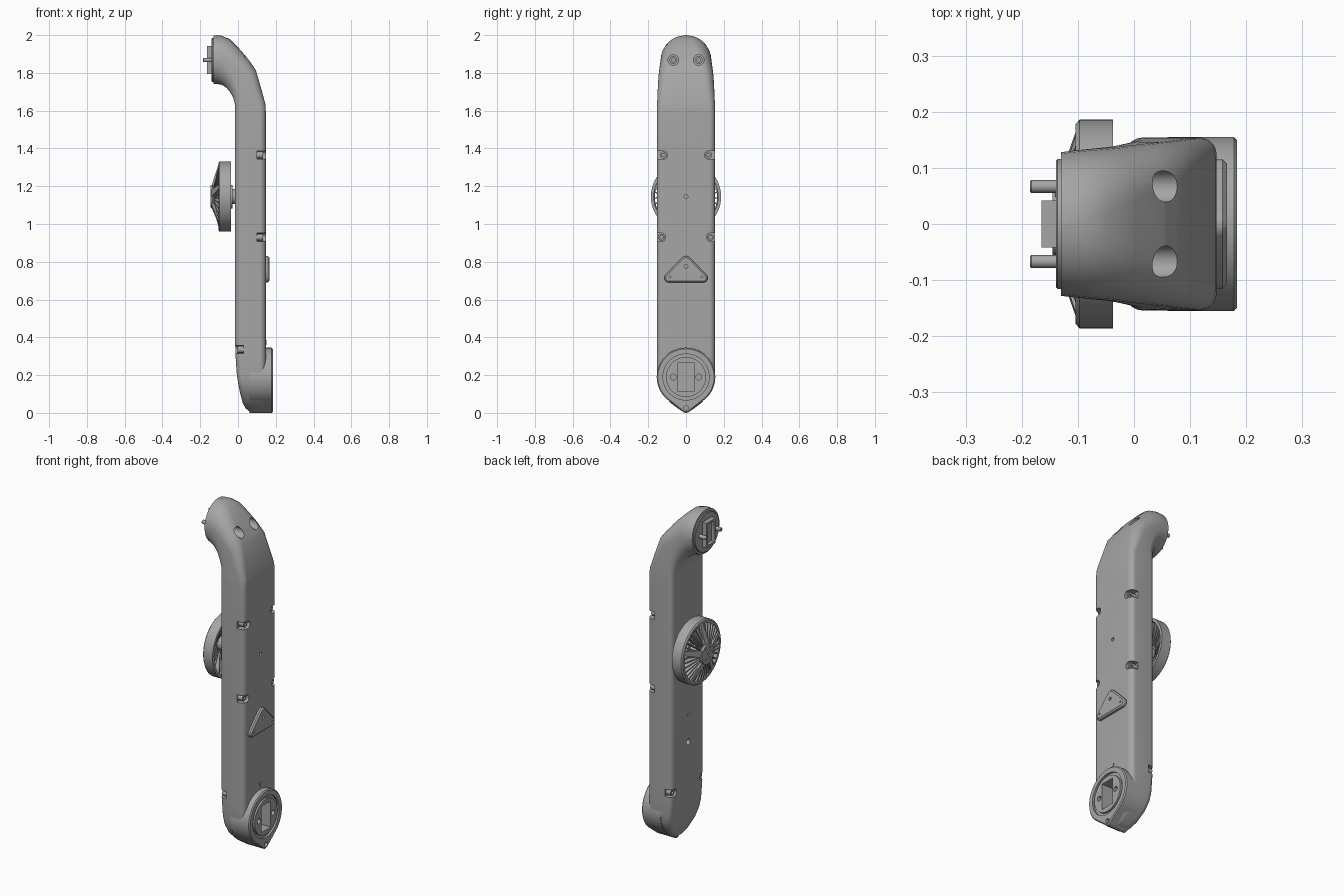
import bpy, bmesh
from math import sin, cos, pi, radians
from mathutils import Vector, Matrix

if "Cube" in bpy.data.objects:
    bpy.data.objects.remove(bpy.data.objects["Cube"], do_unlink=True)

grey = bpy.data.materials.new("satin grey")
grey.use_nodes = True
COLOUR = (0.38, 0.38, 0.38, 1)
grey.diffuse_color = COLOUR
grey.node_tree.nodes["Principled BSDF"].inputs["Base Color"].default_value = COLOUR


def finish(name, bm, angle=30):
    bmesh.ops.recalc_face_normals(bm, faces=bm.faces)
    mesh = bpy.data.meshes.new(name)
    bm.to_mesh(mesh)
    bm.free()
    mesh.materials.append(grey)
    ob = bpy.data.objects.new(name, mesh)
    bpy.context.collection.objects.link(ob)
    smooth(ob, angle)
    return ob


def smooth(ob, angle=30):
    bpy.ops.object.select_all(action='DESELECT')
    ob.select_set(True)
    bpy.context.view_layer.objects.active = ob
    bpy.ops.object.shade_smooth_by_angle(angle=radians(angle))


def skin(bm, loops, caps=True):
    """Bridge equal-length loops of points, optionally capping the ends."""
    rows = [[bm.verts.new(p) for p in loop] for loop in loops]
    n = len(rows[0])
    for a, b in zip(rows, rows[1:]):
        for i in range(n):
            j = (i + 1) % n
            bm.faces.new((a[i], a[j], b[j], b[i]))
    if caps:
        bm.faces.new(rows[0])
        bm.faces.new(rows[-1][::-1])


def hull(circles, n=64, grow=0):
    """Outline around circles (y, z, r), each point on the farthest circle."""
    pts = []
    for i in range(n):
        c, s = cos(2 * pi * i / n), sin(2 * pi * i / n)
        y, z, r = max(circles, key=lambda k: k[0] * c + k[1] * s + k[2])
        pts.append((y + (r + grow) * c, z + (r + grow) * s))
    return pts


def plate(name, circles, x0, x1, chamfer=0.0, n=64):
    """Plate facing x; the chamfer is on the x1 end."""
    step = chamfer if x1 > x0 else -chamfer
    rings = [(x0, 0), (x1 - step, 0)] + ([(x1, -chamfer)] if chamfer else [])
    bm = bmesh.new()
    skin(bm, [[(x, y, z) for y, z in hull(circles, n, g)] for x, g in rings])
    return finish(name, bm)


def lathe(name, profile, y, z, n=48):
    """Closed (x, r) profile turned about an x-wise axis through y, z."""
    bm = bmesh.new()
    loops = [[(x, y + r * cos(2 * pi * i / n), z + r * sin(2 * pi * i / n))
              for i in range(n)] for x, r in profile + profile[:1]]
    skin(bm, loops, caps=False)
    bmesh.ops.remove_doubles(bm, verts=bm.verts, dist=1e-6)
    return finish(name, bm)


def box(name, lo, hi):
    bm = bmesh.new()
    bmesh.ops.create_cube(bm, size=1)
    lo, hi = Vector(lo), Vector(hi)
    for v in bm.verts:
        v.co = Vector(map(lambda a, b, c: a + (b - a) * (c + 0.5), lo, hi, v.co))
    return finish(name, bm)


def carve(targets, cutter):
    cutter.hide_render = True
    for ob in targets:
        mod = ob.modifiers.new("cut", 'BOOLEAN')
        mod.operation, mod.solver, mod.object = 'DIFFERENCE', 'EXACT', cutter
        bpy.context.view_layer.objects.active = ob
        bpy.ops.object.modifier_apply(modifier=mod.name)
    bpy.data.objects.remove(cutter, do_unlink=True)


def section(a, b, w, r, n=9):
    """Rounded rectangle from point a to b in xz, half width w in y."""
    a, b = Vector((a[0], 0, a[1])), Vector((b[0], 0, b[1]))
    mid, axis, h = (a + b) / 2, (b - a).normalized(), (b - a).length / 2
    r = min(r, h * 0.999, w * 0.999)
    pts = []
    for k, (su, sv) in enumerate([(1, 1), (-1, 1), (-1, -1), (1, -1)]):
        for i in range(n):
            t = pi / 2 * (k + i / (n - 1))
            p = mid + axis * (su * (h - r) + r * cos(t))
            pts.append((p.x, sv * (w - r) + r * sin(t), p.z))
    return pts


# Arm body: straight housing narrowing at the foot, bending into a round neck
BACK, FRONT = -0.015, 0.147
foot = [(0.008, 0.06, 0.02), (0.025, 0.04, 0.045), (0.05, 0.026, 0.078),
        (0.1, 0.012, 0.124), (0.15, 0.002, 0.147), (0.2, -0.006, 0.153), (0.3, -0.013, 0.154)]
loops = [section((x, z), (FRONT, z), w, 0.03) for z, x, w in foot]
loops += [section((BACK, z), (FRONT, z), 0.154, 0.03) for z in (0.37, 1.0, 1.6)]
neck = [((-0.016, 1.635), (0.145, 1.635), 0.153, 0.033),
        ((-0.026, 1.67), (0.122, 1.72), 0.15, 0.045),
        ((-0.043, 1.7), (0.094, 1.815), 0.146, 0.058),
        ((-0.062, 1.722), (0.055, 1.872), 0.142, 0.073),
        ((-0.085, 1.737), (0.005, 1.93), 0.137, 0.092),
        ((-0.104, 1.74), (-0.045, 1.98), 0.134, 0.112),
        ((-0.118, 1.74), (-0.092, 1.998), 0.131, 0.125),
        ((-0.13, 1.741), (-0.13, 1.998), 0.128, 0.128)]
loops += [section(*s) for s in neck]
bm = bmesh.new()
skin(bm, loops)
body = finish("arm_body", bm, 40)

# Teardrop mounting boss at the foot
BZ, PIN = 0.19, 0.067
boss = plate("foot_boss", [(0, BZ, 0.155), (0, 0.025, 0.025)], 0.06, 0.184, 0.006, 96)
carve([boss], lathe("cutter", [(0.172, 0.106), (0.2, 0.106), (0.2, 0.122), (0.172, 0.122)], 0, BZ, 64))
carve([boss, body], box("cutter", (0.075, -0.043, BZ - 0.077), (0.2, 0.043, BZ + 0.077)))
for y in (-PIN, PIN):
    carve([boss, body], plate("cutter", [(y, BZ, 0.015)], 0.12, 0.2, n=24))
carve([boss], plate("cutter", [(0, 0.026, 0.013)], 0.165, 0.2, n=24))


def screw(name, x, y, z, r, d):
    """Socket screw head facing the d direction along x."""
    lathe(name, [(x, 0), (x + d * 0.02, 0), (x + d * 0.02, r * 0.5),
                 (x + d * 0.032, r * 0.5), (x + d * 0.032, r), (x, r)], y, z, 24)


# Neck bores, edge pockets and their screws
for side in (-1, 1):
    carve([body], plate("cutter", [(side * PIN, 1.868, 0.028)], -0.03, 0.3, n=32))
    screw("neck_screw", -0.035, side * PIN, 1.868, 0.021, 1)
    for z, y, x0, x1, d in ((1.365, 0.12, 0.1, 0.2, 1), (0.93, 0.13, 0.1, 0.2, 1),
                            (0.335, 0.13, -0.1, 0.03, -1)):
        pocket = [(side * y, z, 0.022), (side * 0.2, z, 0.022)]
        carve([body], plate("cutter", pocket, x0, x1, n=32))
        screw("pocket_screw", x0 if d > 0 else x1, side * y, z, 0.018, d)

# Small holes on both broad faces
for z, r, x0, x1 in ((1.145, 0.01, 0.125, 0.2), (0.75, 0.008, -0.1, 0.01), (0.59, 0.018, -0.1, 0.01)):
    carve([body], plate("cutter", [(0, z, r)], x0, x1, n=24))
smooth(body, 40)
smooth(boss)

# Triangular badge plate with three small holes
badge = plate("triangle_plate", [(0, 0.8, 0.03), (-0.09, 0.715, 0.025), (0.09, 0.715, 0.025)],
              0.14, 0.166, 0.008)
for y, z, r in ((0, 0.775, 0.01), (-0.085, 0.72, 0.005), (0.085, 0.72, 0.005)):
    carve([badge], plate("cutter", [(y, z, r)], 0.155, 0.2, n=16))
smooth(badge)

# Alignment arrows on the front face and the top of the neck
plate("front_arrow", [(-0.012, 0.384, 0.001), (0.012, 0.384, 0.001), (0, 0.36, 0.001)], 0.144, 0.15, n=12)
bm = bmesh.new()
skin(bm, [[(-0.11, 0, z), (-0.086, 0.01, z - 0.004), (-0.086, -0.01, z - 0.004)] for z in (1.994, 2.0)])
finish("top_arrow", bm)

# Connector on the neck end
NZ = 1.868
plate("connector_disc", [(0, NZ, 0.116)], -0.12, -0.139, 0.003)
box("connector_plug", (-0.165, -0.042, NZ - 0.074), (-0.13, 0.042, NZ + 0.074))
carve([bpy.data.objects["connector_plug"]],
      box("cutter", (-0.2, -0.03, NZ - 0.062), (-0.145, 0.03, NZ + 0.062)))
for y in (-PIN, PIN):
    plate("connector_pin", [(y, NZ, 0.0115)], -0.13, -0.185, 0.002, 24)

# Spoked wheel: rim, hub, axle, broad spokes with thin fins between
WZ = 1.145
lathe("wheel_rim", [(-0.037, 0.17), (-0.037, 0.186), (-0.097, 0.186),
                    (-0.104, 0.178), (-0.104, 0.165), (-0.09, 0.17)], 0, WZ, 72)
hub = lathe("wheel_hub", [(-0.11, 0), (-0.11, 0.05), (-0.136, 0.062), (-0.145, 0.058), (-0.145, 0)], 0, WZ)
lathe("wheel_axle", [(0.0, 0), (0.0, 0.04), (-0.03, 0.04), (-0.03, 0.062), (-0.05, 0.062),
                     (-0.05, 0.04), (-0.12, 0.04), (-0.12, 0)], 0, WZ)
for k in range(6):
    t = k * pi / 3
    r = 0.035 if k else 0
    carve([hub], plate("cutter", [(r * cos(t), WZ + r * sin(t), 0.007)], -0.135, -0.2, n=16))
smooth(hub)


def spokes(name, angles, inner, outer, depth):
    bm = bmesh.new()
    for t in angles:
        arm = bmesh.new()
        skin(arm, [[(x, -w, r), (x, w, r), (x + depth, w, r), (x + depth, -w, r)]
                   for x, r, w in (inner, outer)])
        arm.transform(Matrix.Translation((0, 0, WZ)) @ Matrix.Rotation(t, 4, 'X'))
        tmp = bpy.data.meshes.new("tmp")
        arm.to_mesh(tmp)
        arm.free()
        bm.from_mesh(tmp)
        bpy.data.meshes.remove(tmp)
    finish(name, bm)


fifths = [2 * pi * k / 5 for k in range(5)]
spokes("wheel_spokes", fifths, (-0.143, 0.05, 0.02), (-0.103, 0.172, 0.012), 0.014)
spokes("wheel_fins", [f + radians(72 * i / 7) for f in fifths for i in range(1, 7)],
       (-0.132, 0.05, 0.002), (-0.1, 0.174, 0.004), 0.03)
